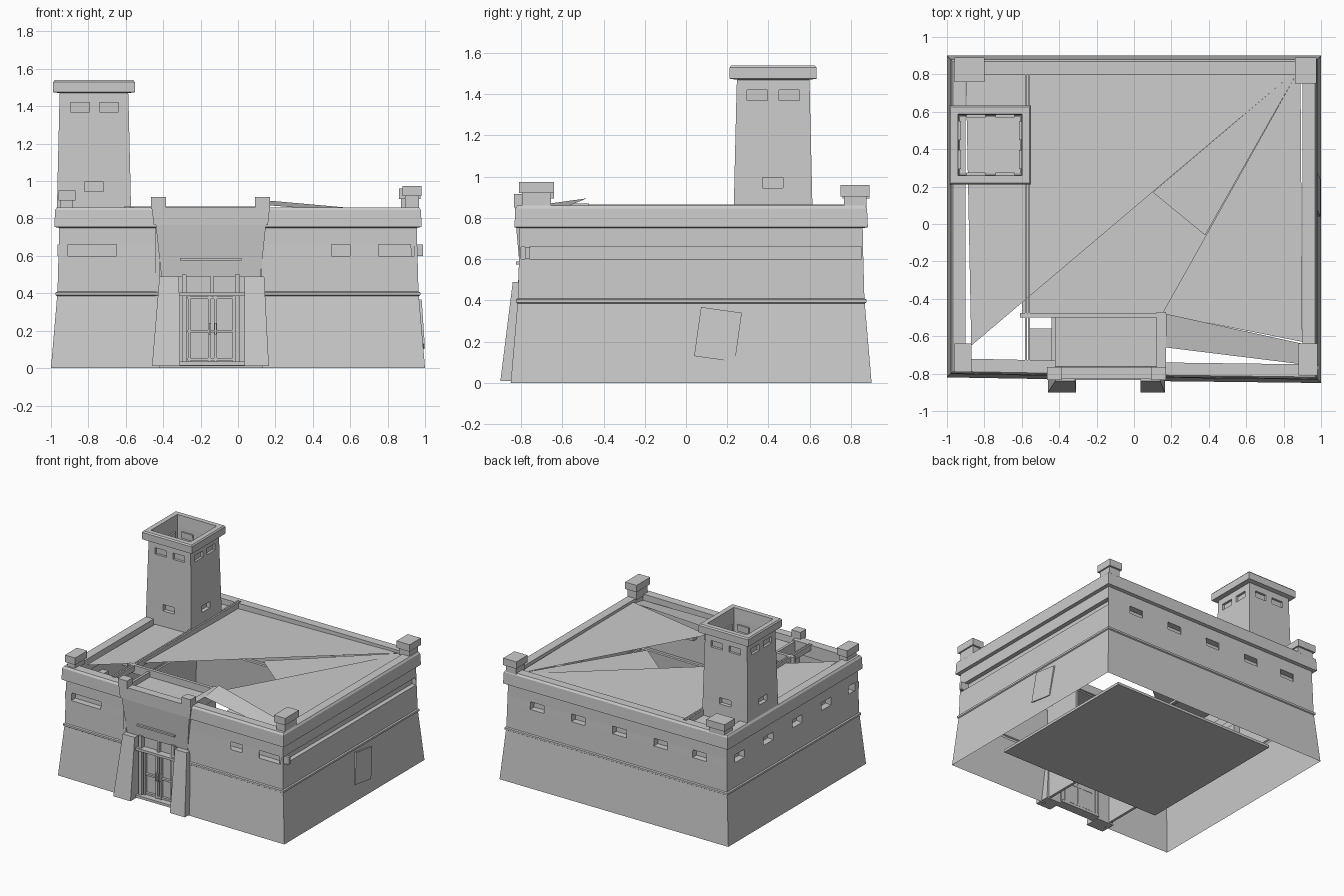
import bpy, bmesh
from mathutils import Vector, Matrix

if bpy.data.objects.get("Cube"):
    bpy.data.objects.remove(bpy.data.objects["Cube"])

plaster = bpy.data.materials.new("plain_grey")
plaster.use_nodes = True
GREY = (0.6, 0.6, 0.6, 1)
plaster.diffuse_color = GREY
plaster.node_tree.nodes["Principled BSDF"].inputs["Base Color"].default_value = GREY


def finish(name, bm):
    mesh = bpy.data.meshes.new(name)
    bm.to_mesh(mesh)
    bm.free()
    mesh.materials.append(plaster)
    ob = bpy.data.objects.new(name, mesh)
    bpy.context.collection.objects.link(ob)
    return ob


def block(name, x, y, z, top_x=None, top_y=None):
    """Box between ranges, optionally with a different top rectangle."""
    bm = bmesh.new()
    rings = []
    for (xa, xb), (ya, yb), h in ((x, y, z[0]), (top_x or x, top_y or y, z[1])):
        rings.append([bm.verts.new(p) for p in
                      ((xa, ya, h), (xb, ya, h), (xb, yb, h), (xa, yb, h))])
    lo, hi = rings
    bm.faces.new(lo[::-1])
    bm.faces.new(hi)
    for i in range(4):
        j = (i + 1) % 4
        bm.faces.new((lo[i], lo[j], hi[j], hi[i]))
    return finish(name, bm)


def sheet(name, *polygons):
    bm = bmesh.new()
    for poly in polygons:
        bm.faces.new([bm.verts.new(p) for p in poly])
    return finish(name, bm)


def loft(corners, profile, closed):
    """Wall running around the corners (x, y, outward x, outward y)."""
    bm = bmesh.new()
    rings = [[bm.verts.new((x - sx * inset, y - sy * inset, z))
              for x, y, sx, sy in corners] for z, inset in profile]
    count = len(corners)
    for lo, hi in zip(rings, rings[1:]):
        for i in range(count if closed else count - 1):
            j = (i + 1) % count
            bm.faces.new((lo[i], lo[j], hi[j], hi[i]))
    return bm


def pockets(bm, out, spans, z, depth):
    """Sink window recesses into the wall band facing the given way."""
    out = Vector(out)
    axis = 1 if abs(out.x) > 0.5 else 0
    along = Vector((axis == 0, axis == 1, 0))

    def band():
        bm.normal_update()
        return [f for f in bm.faces if f.normal.dot(out) > 0.8
                and z[0] < f.calc_center_median().z < z[1]]

    for cut in (c for span in spans for c in span):
        faces = band()
        geom = set(faces)
        for f in faces:
            geom.update(f.edges)
            geom.update(f.verts)
        bmesh.ops.bisect_plane(bm, geom=list(geom), plane_co=along * cut, plane_no=along)
    chosen = [f for f in band()
              if any(a < f.calc_center_median()[axis] < b for a, b in spans)]
    sunk = bmesh.ops.extrude_discrete_faces(bm, faces=chosen)["faces"]
    bmesh.ops.translate(bm, verts=list({v for f in sunk for v in f.verts}),
                        vec=-out * depth)


FRONT, BACK, RIGHT, LEFT = (0, -1, 0), (0, 1, 0), (-1, 0, 0), (1, 0, 0)

# Outer walls: battered base, ledge, window band and overhanging parapet
outline = [(0.13, -0.84, 0, -1), (1, -0.85, 1, -1), (1, 0.9, 1, 1),
           (-1, 0.9, -1, 1), (-1, -0.82, -1, -1), (-0.42, -0.83, 0, -1)]
wall_profile = [(0, 0), (0.385, 0.033), (0.39, 0.025), (0.405, 0.025), (0.41, 0.035),
                (0.6, 0.04), (0.66, 0.042), (0.75, 0.043), (0.755, 0.018),
                (0.845, 0.022), (0.86, 0.032), (0.86, 0.1), (0.76, 0.1)]
walls = loft(outline, wall_profile, False)
band = (0.6, 0.66)
row = [-0.72, -0.38, -0.02, 0.34, 0.7]
pockets(walls, FRONT, [(-0.93, -0.65), (0.5, 0.6), (0.75, 0.94)], band, 0.05)
pockets(walls, BACK, [(c - 0.06, c + 0.06) for c in row], band, 0.05)
pockets(walls, RIGHT, [(c - 0.06, c + 0.06) for c in row], band, 0.05)
pockets(walls, LEFT, [(-0.8, 0.85)], band, 0.035)
finish("outer_walls", walls)

# Corner merlons, each a neck with a wider cap
for name, x, y, top in (("front_left", (0.88, 0.98), (-0.81, -0.64), 0.975),
                        ("front_right", (-0.96, -0.87), (-0.79, -0.64), 0.95),
                        ("back_left", (0.86, 0.975), (0.75, 0.89), 0.96),
                        ("back_right", (-0.96, -0.8), (0.76, 0.89), 0.95)):
    block(name + "_merlon_neck", (x[0] + 0.012, x[1] - 0.012),
          (y[0] + 0.015, y[1] - 0.015), (0.85, top - 0.05))
    block(name + "_merlon_cap", x, y, (top - 0.055, top))

# Tower with open top and small windows on every side
tower_outline = [(-0.97, 0.23, -1, -1), (-0.57, 0.23, 1, -1),
                 (-0.57, 0.615, 1, 1), (-0.97, 0.615, -1, 1)]
tower = loft(tower_outline, [(0.78, 0), (0.945, 0.004), (0.995, 0.005), (1.37, 0.014),
                             (1.42, 0.015), (1.47, 0.017), (1.475, -0.018),
                             (1.53, -0.018), (1.54, -0.01), (1.54, 0.028), (1.45, 0.032),
                             (0.86, 0.04)], True)
for out, mid in ((FRONT, -0.77), (BACK, -0.77), (LEFT, 0.42), (RIGHT, 0.42)):
    pockets(tower, out, [(mid - 0.125, mid - 0.025), (mid + 0.03, mid + 0.13)],
            (1.37, 1.42), 0.03)
    pockets(tower, out, [(mid - 0.05, mid + 0.05)], (0.945, 0.995), 0.03)
finish("tower", tower)

# Broken roof leaving a gap above the floor
H = 0.84
sheet("roof_main", [(-0.9, 0.84, H - 0.03), (-0.87, -0.65, H), (0.89, 0.84, H)])
sheet("roof_side", [(0.89, 0.84, H), (0.15, -0.48, H), (0.9, -0.63, H)])
sheet("roof_fill", [(0.89, 0.84, H), (0.1, 0.17, H - 0.02), (0.38, -0.06, H - 0.02)])
sheet("roof_ramp", [(0.17, -0.66, 0.87), (0.9, -0.75, 0.81),
                    (0.9, -0.64, 0.83), (0.17, -0.48, 0.895)])
for x in (-0.578, -0.562):
    block("roof_rail", (x - 0.006, x + 0.006), (-0.74, 0.83), (0.82, 0.865))
block("room_floor", (-0.6, 0.82), (-0.48, 0.8), (0.01, 0.03))

# Entrance porch: roof, side walls, rear beam
block("porch_roof", (-0.44, 0.12), (-0.77, -0.49), (0.79, 0.81))
block("porch_rear_beam", (-0.61, 0.17), (-0.5, -0.475), (0.8, 0.865))
for x in (-0.44, 0.125):
    block("porch_side_wall", (x, x + 0.02), (-0.8, -0.48), (0.02, 0.85))
block("porch_left_rail", (0.12, 0.17), (-0.78, -0.47), (0.8, 0.87))
block("porch_ledge", (-0.56, -0.44), (-0.76, -0.56), (0.6, 0.62))

# Entrance front: leaning panel, parapet and end merlons
block("entrance_panel", (-0.41, 0.12), (-0.8, -0.74), (0.49, 0.77),
      (-0.44, 0.15), (-0.825, -0.74))
block("entrance_parapet", (-0.45, 0.16), (-0.83, -0.76), (0.765, 0.86),
      (-0.462, 0.17), (-0.83, -0.765))
for x in (-0.465, 0.09):
    block("entrance_merlon", (x, x + 0.08), (-0.835, -0.765), (0.85, 0.915))
block("entrance_sign_shelf", (-0.31, 0.02), (-0.825, -0.79), (0.575, 0.588))

# Sloping buttresses beside the door
block("right_buttress", (-0.46, -0.31), (-0.9, -0.78), (0.01, 0.49),
      (-0.42, -0.315), (-0.84, -0.78))
block("left_buttress", (0.035, 0.165), (-0.9, -0.78), (0.01, 0.49),
      (0.035, 0.14), (-0.84, -0.78))

# Double door with transom, glazing bars and handles
block("door_pane", (-0.315, 0.04), (-0.775, -0.768), (0.02, 0.5))
block("door_sill", (-0.31, 0.035), (-0.835, -0.76), (0.015, 0.035))
block("door_lintel", (-0.315, 0.035), (-0.83, -0.76), (0.385, 0.405))
for x in (-0.3, -0.015):
    block("door_jamb", (x, x + 0.025), (-0.815, -0.76), (0.02, 0.5))
for x in (-0.268, -0.16, -0.128, -0.03):
    block("door_stile", (x, x + 0.015), (-0.8, -0.765), (0.035, 0.39))
for z in (0.04, 0.19, 0.37):
    block("door_rail", (-0.27, -0.015), (-0.795, -0.765), (z, z + 0.014))
for x in (-0.155, -0.125):
    block("door_handle", (x, x + 0.01), (-0.815, -0.795), (0.18, 0.24))
block("transom_bar", (-0.146, -0.13), (-0.8, -0.765), (0.4, 0.5))

# Tilted plate on the left wall
plate = block("side_plate", (-0.012, 0.006), (-0.1, 0.1), (-0.12, 0.12),
              (-0.028, -0.01), (-0.1, 0.1))
plate.matrix_world = Matrix.Translation((0.992, 0.155, 0.235)) @ Matrix.Rotation(-0.14, 4, 'X')
